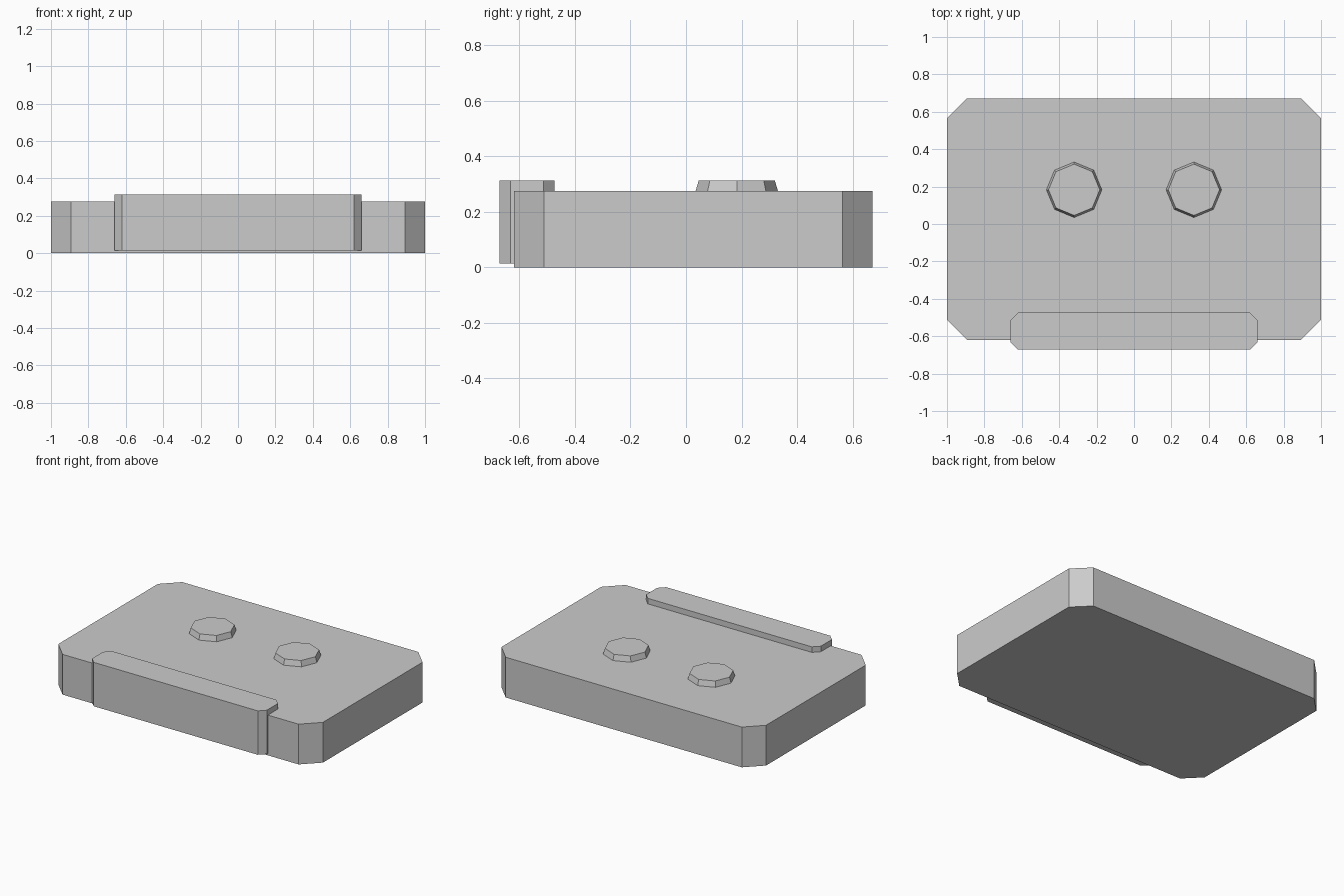
import bpy
import bmesh
import math

cube = bpy.data.objects.get("Cube")
if cube:
    bpy.data.objects.remove(cube, do_unlink=True)

# Single plain grey
GREY = (0.6, 0.6, 0.6, 1)
grey = bpy.data.materials.new("plain_grey")
grey.use_nodes = True
grey.diffuse_color = GREY
grey.node_tree.nodes["Principled BSDF"].inputs["Base Color"].default_value = GREY


def add_object(name, bm):
    mesh = bpy.data.meshes.new(name)
    bmesh.ops.recalc_face_normals(bm, faces=bm.faces)
    bm.to_mesh(mesh)
    bm.free()
    mesh.materials.append(grey)
    obj = bpy.data.objects.new(name, mesh)
    bpy.context.collection.objects.link(obj)
    return obj


def chamfered_block(name, half_width, front, back, bottom, top, cut):
    """Box whose four upright corners are cut at an angle."""
    w = half_width
    outline = [(-w + cut, front), (w - cut, front), (w, front + cut), (w, back - cut),
               (w - cut, back), (-w + cut, back), (-w, back - cut), (-w, front + cut)]
    bm = bmesh.new()
    base = bm.faces.new([bm.verts.new((x, y, bottom)) for x, y in outline])
    raised = bmesh.ops.extrude_face_region(bm, geom=[base], use_keep_orig=True)
    for v in raised["geom"]:
        if isinstance(v, bmesh.types.BMVert):
            v.co.z = top
    return add_object(name, bm)


def stud(name, x):
    """Eight-sided raised button that narrows toward the top."""
    bm = bmesh.new()
    bmesh.ops.create_cone(bm, cap_ends=True, segments=8,
                          radius1=0.149, radius2=0.137, depth=0.04)
    obj = add_object(name, bm)
    obj.location = (x, 0.183, 0.293)
    return obj


# Main slab and the raised front plate
chamfered_block("body", 1.0, -0.62, 0.672, 0.0, 0.275, 0.108)
chamfered_block("front_plate", 0.66, -0.672, -0.473, 0.013, 0.313, 0.04)

# Pair of buttons on top
for side, name in ((1, "left_button"), (-1, "right_button")):
    stud(name, side * 0.32)
